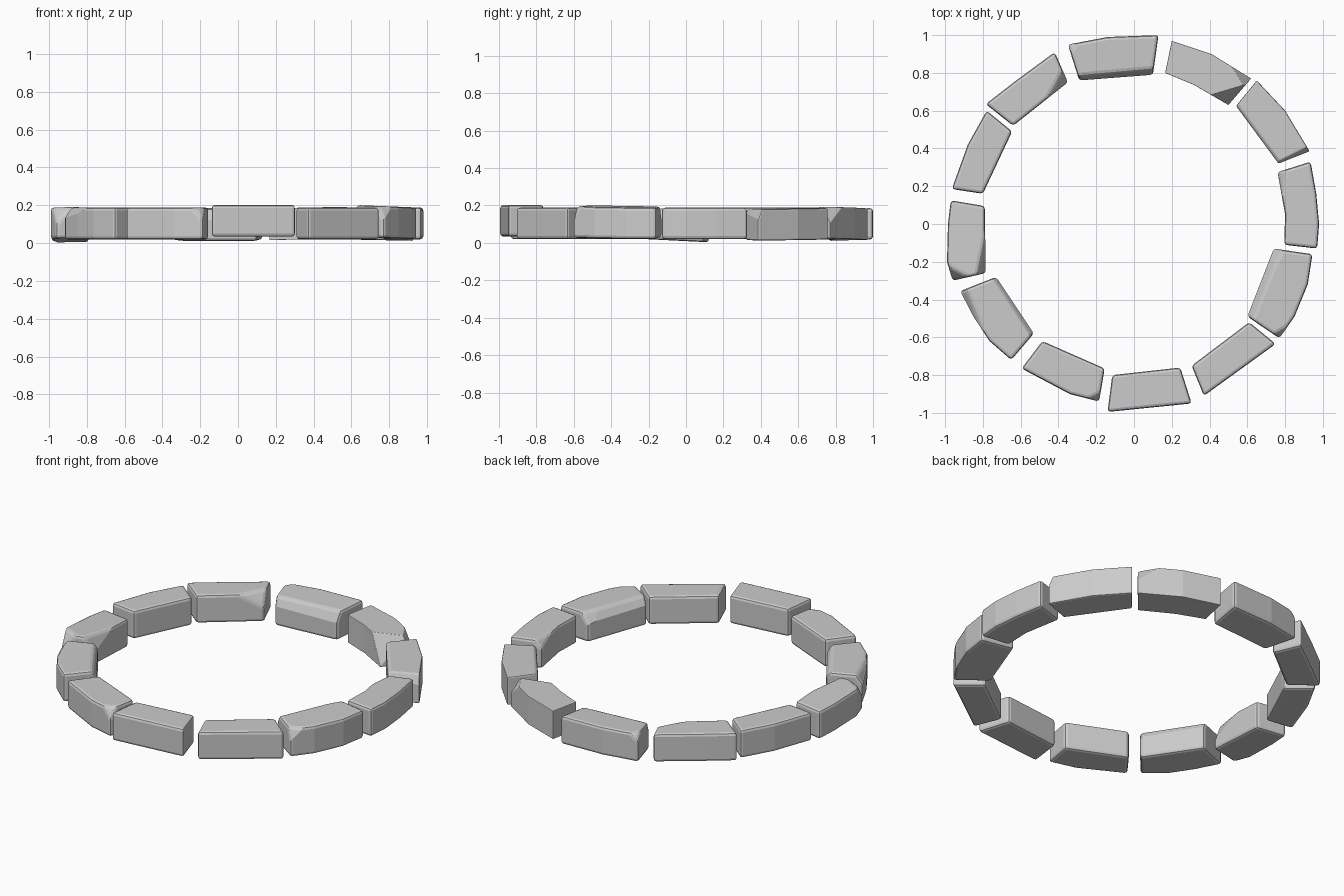
import bpy, bmesh
from mathutils import Vector

if "Cube" in bpy.data.objects:
    bpy.data.objects.remove(bpy.data.objects["Cube"])

# Footprint of each stone, clockwise from the back of the ring
STONES = [
    [(-.35, .95), (-.14, .99), (.13, 1.0), (.10, .79), (-.29, .76)],
    [(.20, .97), (.41, .90), (.62, .77), (.50, .63), (.32, .735), (.165, .80)],
    [(.65, .76), (.80, .60), (.93, .385), (.765, .32), (.54, .625)],
    [(.935, .33), (.965, .16), (.98, 0), (.97, -.13), (.795, -.11), (.80, .05), (.76, .275)],
    [(.74, -.13), (.945, -.16), (.92, -.32), (.85, -.49), (.77, -.605), (.60, -.49)],
    [(.61, -.52), (.75, -.635), (.37, -.91), (.305, -.75)],
    [(.245, -.76), (.305, -.95), (-.14, -.995), (-.115, -.80)],
    [(-.155, -.765), (-.185, -.94), (-.34, -.90), (-.595, -.765), (-.485, -.62)],
    [(-.53, -.58), (-.65, -.72), (-.765, -.62), (-.85, -.49), (-.92, -.355), (-.73, -.28)],
    [(-.785, -.26), (-.96, -.30), (-.99, -.20), (-.985, 0), (-.97, .125), (-.79, .095)],
    [(-.80, .16), (-.965, .185), (-.88, .42), (-.78, .60), (-.645, .49)],
    [(-.785, .635), (-.63, .755), (-.42, .91), (-.35, .75), (-.64, .52)],
]
# Uneven settling: stone -> (lift, slope along x, slope along y)
TILT = {0: (-.005, 0, .03), 1: (0, .02, 0), 4: (.006, -.04, 0),
        6: (.014, 0, 0), 9: (-.006, 0, -.05), 2: (-.004, -.02, 0)}
# Broken corners: stone -> planes (point on plane, outward normal)
CHIPS = {
    0: [((-.09, .80, .18), (.09, -1, .5)), ((-.33, .93, .18), (-.8, .5, .8))],
    1: [((.54, .80, .185), (.75, .45, .55)), ((.44, .69, .18), (.3, -1, .5))],
    2: [((.64, .50, .18), (-.8, -.6, .9)), ((.91, .39, .16), (.5, -1, .5))],
    3: [((.79, .23, .18), (-1, .1, .8))],
    4: [((.76, -.19, .19), (-1, .55, .8)), ((.68, -.37, .185), (-1, .4, .7)),
        ((.79, -.56, .18), (.6, -1, .5))],
    7: [((-.19, -.91, .17), (.5, -1, .7))],
    8: [((-.63, -.46, .18), (.85, .55, .55)), ((-.88, -.39, .17), (-1, -.4, .7))],
    9: [((-.80, -.15, .17), (1, -.2, .4)), ((-.94, -.26, .17), (-.5, -1, .7))],
    10: [((-.90, .40, .18), (-.9, .4, .9))],
    11: [((-.38, .77, .16), (.9, -.5, .7))],
}


def make_stone(i, outline):
    cx = sum(p[0] for p in outline) / len(outline)
    cy = sum(p[1] for p in outline) / len(outline)
    lift, sx, sy = TILT.get(i, (0, 0, 0))
    bm = bmesh.new()
    bottom = [bm.verts.new((x, y, .02)) for x, y in outline]
    face = bm.faces.new(bottom)
    ext = bmesh.ops.extrude_face_region(bm, geom=[face])
    for v in [g for g in ext['geom'] if isinstance(g, bmesh.types.BMVert)]:
        v.co.z = .188
    # knock off chipped corners
    for point, normal in CHIPS.get(i, []):
        geom = bm.verts[:] + bm.edges[:] + bm.faces[:]
        cut = bmesh.ops.bisect_plane(bm, geom=geom, plane_co=Vector(point),
                                     plane_no=Vector(normal).normalized(), clear_outer=True)
        edges = [g for g in cut['geom_cut'] if isinstance(g, bmesh.types.BMEdge)]
        if edges:
            bmesh.ops.contextual_create(bm, geom=edges)
    # settle the stone
    for v in bm.verts:
        v.co.z += lift + sx * (v.co.x - cx) + sy * (v.co.y - cy)
    bmesh.ops.remove_doubles(bm, verts=bm.verts, dist=.002)
    bmesh.ops.recalc_face_normals(bm, faces=bm.faces)
    me = bpy.data.meshes.new(f"stone_{i + 1}")
    bm.to_mesh(me)
    bm.free()
    ob = bpy.data.objects.new(f"stone_{i + 1}", me)
    bpy.context.collection.objects.link(ob)
    # worn edges
    bev = ob.modifiers.new("worn_edges", 'BEVEL')
    bev.width = .016
    bev.segments = 2
    bev.limit_method = 'ANGLE'
    bev.angle_limit = .7


# Ring of stones
for i, outline in enumerate(STONES):
    make_stone(i, outline)
